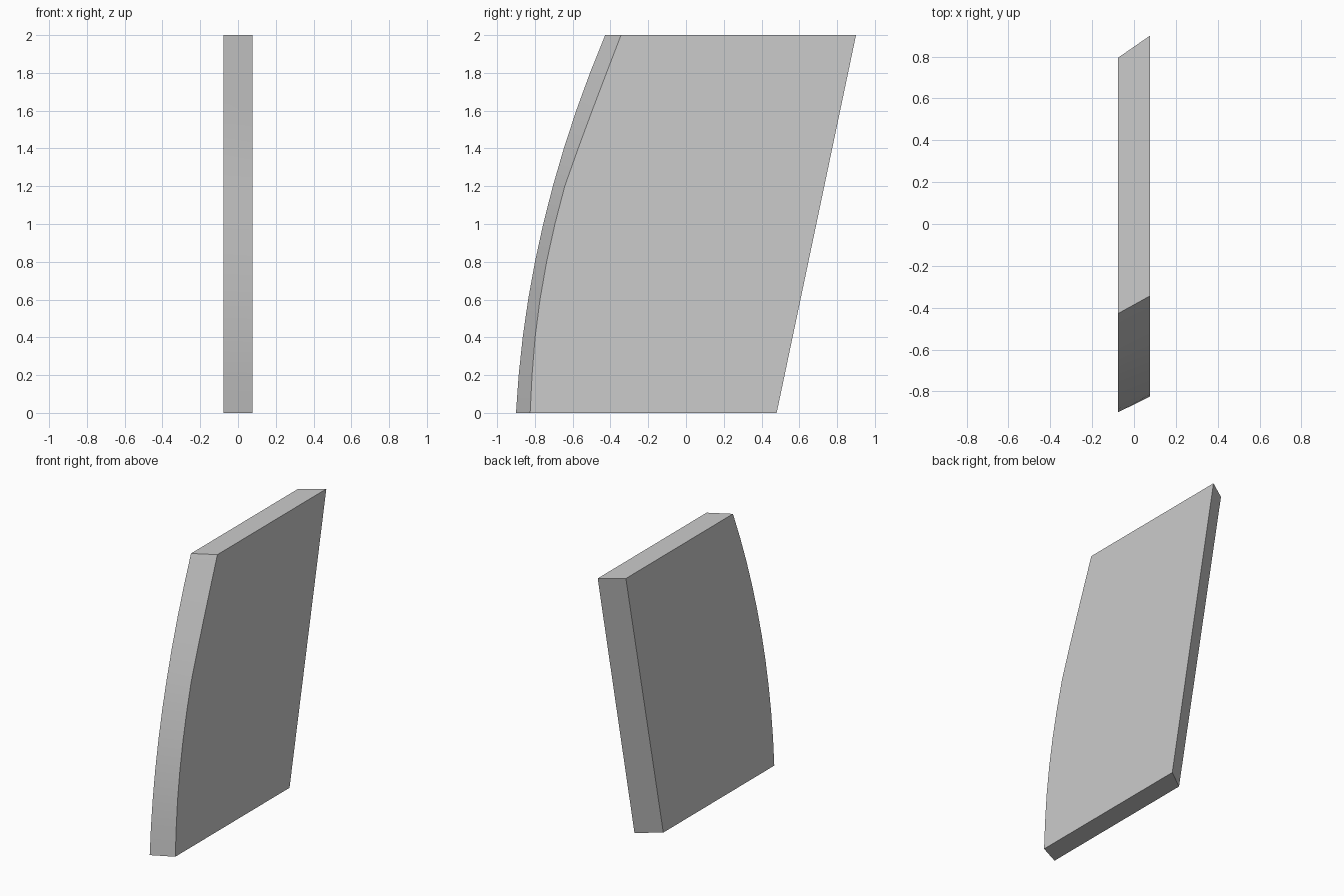
import bpy, bmesh

if "Cube" in bpy.data.objects:
    bpy.data.objects.remove(bpy.data.objects["Cube"])

HALF = 0.076      # half thickness
HEIGHT = 2.0
STEPS = 10

# Curved front edge on each side, sampled evenly from bottom to top
front_right = [-0.825, -0.815, -0.799, -0.773, -0.738, -0.694,
               -0.642, -0.571, -0.497, -0.421, -0.344]
front_left = [-0.90 + 0.052 * z + 0.092 * z * z
              for z in (HEIGHT * i / STEPS for i in range(STEPS + 1))]

bm = bmesh.new()


def side(x, front, back_bottom, back_top):
    """Outline of one flat side: front edge upwards, then the back edge down."""
    pts = [(x, y, HEIGHT * i / STEPS) for i, y in enumerate(front)]
    pts += [(x, back_top, HEIGHT), (x, back_bottom, 0)]
    return [bm.verts.new(p) for p in pts]


left = side(-HALF, front_left, 0.368, 0.795)
right = side(HALF, front_right, 0.48, 0.90)

# Flat sides, then the rim joining them
bm.faces.new(left)
bm.faces.new(right)
n = len(left)
for i in range(n):
    j = (i + 1) % n
    bm.faces.new((left[i], left[j], right[j], right[i]))
bmesh.ops.recalc_face_normals(bm, faces=bm.faces)

mesh = bpy.data.meshes.new("curved_panel")
bm.to_mesh(mesh)
bm.free()
panel = bpy.data.objects.new("curved_panel", mesh)
bpy.context.collection.objects.link(panel)

# Smooth curved front with crisp outline edges
bpy.context.view_layer.objects.active = panel
panel.select_set(True)
bpy.ops.object.shade_smooth_by_angle(angle=0.5)
